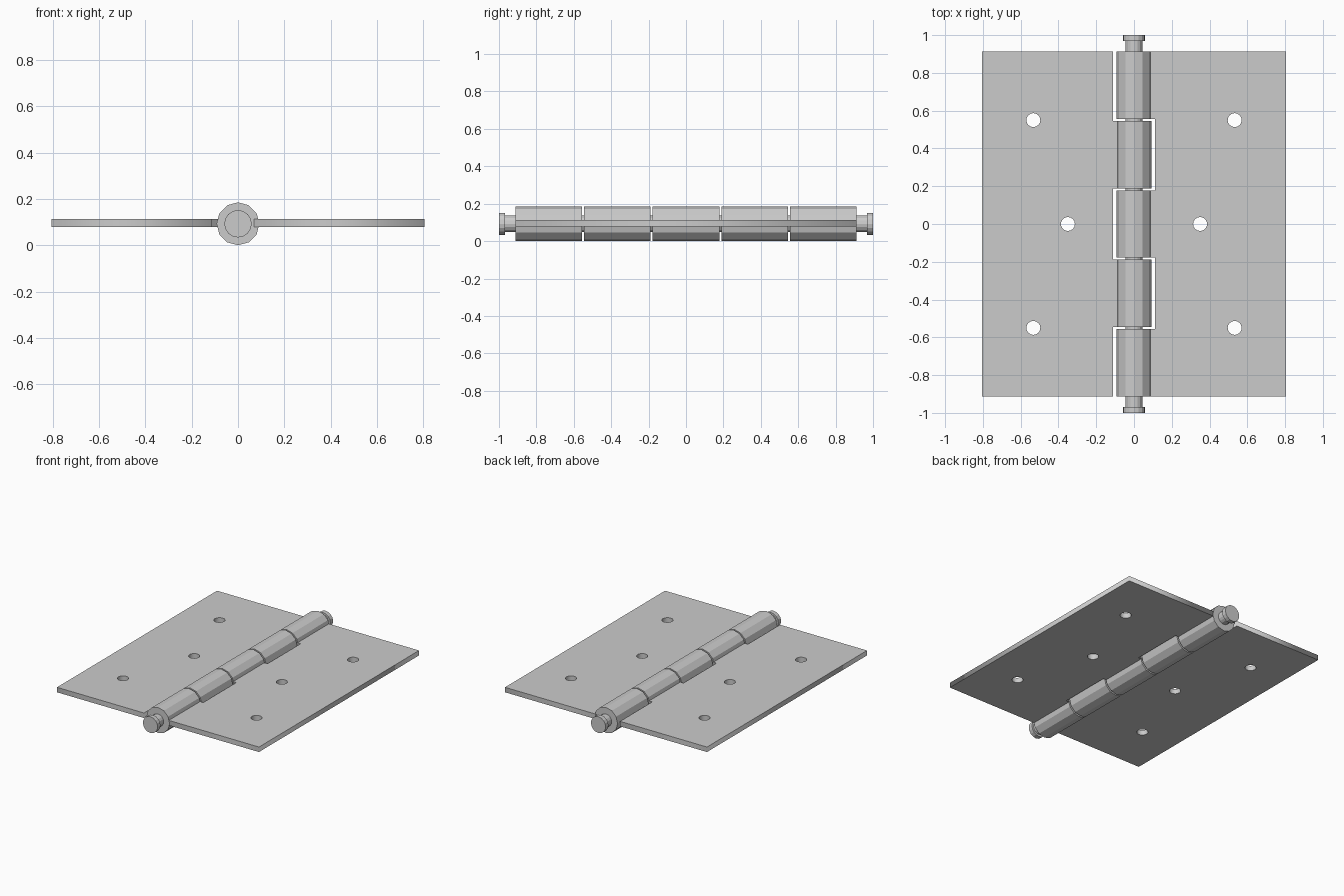
import bpy
import math

if "Cube" in bpy.data.objects:
    bpy.data.objects.remove(bpy.data.objects["Cube"])

AXIS_Z = 0.0925      # height of the pin axis
LEAF_Z = 0.096       # mid height of the leaves
PITCH, LENGTH = 0.367, 0.356
HALF = LENGTH / 2


def cylinder_y(name, radius, y0, y1, sides):
    """Flat-shaded cylinder lying along y, with a vertex on the top."""
    bpy.ops.mesh.primitive_cylinder_add(
        vertices=sides, radius=radius, depth=y1 - y0,
        location=(0, (y0 + y1) / 2, AXIS_Z), rotation=(math.pi / 2, 0, 0))
    obj = bpy.context.object
    obj.name = name
    return obj


def add_loop(curve, points):
    spline = curve.splines.new('POLY')
    spline.points.add(len(points) - 1)
    for p, (x, y) in zip(spline.points, points):
        p.co = (x, y, 0, 1)
    spline.use_cyclic_u = True


def leaf(name, side, slots):
    """Plate with tabs at the given knuckle slots and three screw holes."""
    outer, inner, tab, end = 0.806, 0.112, 0.07, 2 * PITCH + HALF
    outline = [(outer, end), (outer, -end)]
    for s in slots:
        y0, y1 = s * PITCH - HALF, s * PITCH + HALF
        outline += [(inner, y0), (tab, y0), (tab, y1), (inner, y1)]
    # middle leaf still needs its two inner corners
    if slots[0] != -2:
        outline.insert(2, (inner, -end))
        outline.append((inner, end))
    else:
        outline = [p for p in outline if not (p[0] == inner and abs(p[1]) > end - 0.001)]
    curve = bpy.data.curves.new(name, 'CURVE')
    curve.dimensions = '2D'
    curve.fill_mode = 'BOTH'
    curve.extrude = 0.018
    add_loop(curve, [(side * x, y) for x, y in outline])
    for hx, hy in ((0.533, 0.55), (0.35, 0), (0.533, -0.55)):
        angles = [math.tau * i / 16 for i in range(16)]
        add_loop(curve, [(side * hx + 0.037 * math.cos(a), hy + 0.037 * math.sin(a))
                         for a in angles])
    obj = bpy.data.objects.new(name, curve)
    obj.location.z = LEAF_Z
    bpy.context.collection.objects.link(obj)
    bpy.ops.object.select_all(action='DESELECT')
    obj.select_set(True)
    bpy.context.view_layer.objects.active = obj
    bpy.ops.object.convert(target='MESH')
    bpy.context.object.name = name


# Leaves: tabs alternate between the two plates
leaf("left_leaf", -1, [-1, 1])
leaf("right_leaf", 1, [-2, 0, 2])

# Five knuckles along the axis
for i in range(-2, 3):
    cylinder_y(f"knuckle_{i + 3}", 0.0925, i * PITCH - HALF, i * PITCH + HALF, 12)

# Pin with a wider head at each end
cylinder_y("pin", 0.045, -0.98, 0.98, 16)
cylinder_y("pin_head_front", 0.059, -1.0, -0.968, 16)
cylinder_y("pin_head_back", 0.059, 0.968, 1.0, 16)
